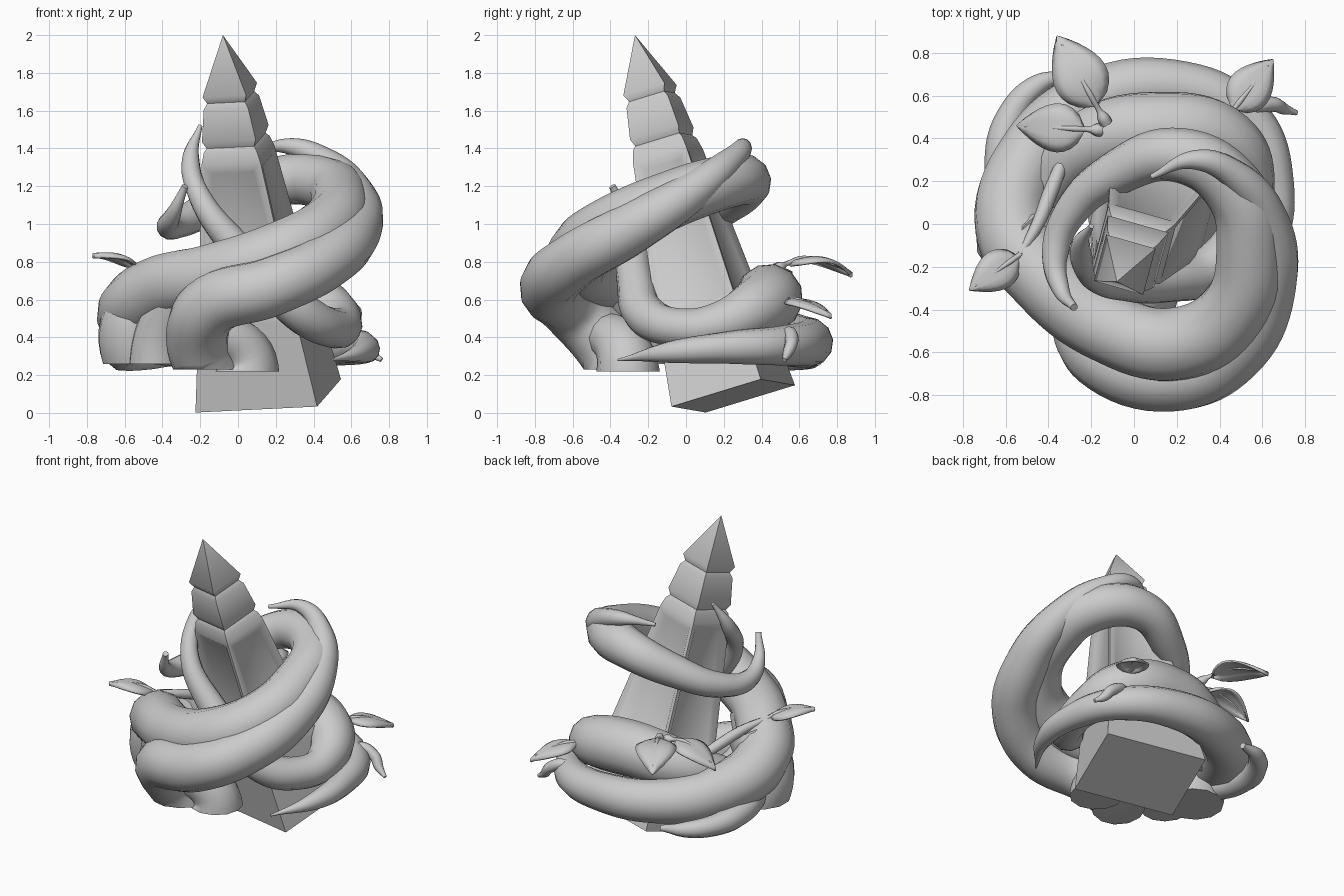
import bpy, bmesh, math
from mathutils import Vector, Matrix

if "Cube" in bpy.data.objects:
    bpy.data.objects.remove(bpy.data.objects["Cube"])

stone = bpy.data.materials.new("plain_grey")
stone.diffuse_color = (0.6, 0.6, 0.6, 1)
stone.use_nodes = True
stone.node_tree.nodes["Principled BSDF"].inputs["Base Color"].default_value = stone.diffuse_color


def finish(ob, angle=40):
    ob.data.materials.clear()
    ob.data.materials.append(stone)
    bpy.ops.object.select_all(action='DESELECT')
    ob.select_set(True)
    bpy.context.view_layer.objects.active = ob
    bpy.ops.object.shade_smooth_by_angle(angle=math.radians(angle))


def mesh_object(name, bm, angle=40):
    bmesh.ops.recalc_face_normals(bm, faces=bm.faces[:])
    me = bpy.data.meshes.new(name)
    bm.to_mesh(me)
    bm.free()
    ob = bpy.data.objects.new(name, me)
    bpy.context.collection.objects.link(ob)
    finish(ob, angle)
    return ob


def vine(name, points, sides=4, cut=None):
    """Tapered tube through (x, y, z, radius) points, optionally cut flat below a height."""
    cu = bpy.data.curves.new(name, 'CURVE')
    cu.dimensions = '3D'
    cu.bevel_depth = 1.0
    cu.bevel_resolution = sides
    cu.resolution_u = 8
    cu.use_fill_caps = True
    sp = cu.splines.new('BEZIER')
    sp.bezier_points.add(len(points) - 1)
    sp.radius_interpolation = 'CARDINAL'
    for bp, (x, y, z, r) in zip(sp.bezier_points, points):
        bp.co = (x, y, z)
        bp.radius = r
        bp.handle_left_type = bp.handle_right_type = 'AUTO'
    ob = bpy.data.objects.new(name, cu)
    bpy.context.collection.objects.link(ob)
    bpy.ops.object.select_all(action='DESELECT')
    ob.select_set(True)
    bpy.context.view_layer.objects.active = ob
    bpy.ops.object.convert(target='MESH')
    ob = bpy.context.view_layer.objects.active
    bm = bmesh.new()
    bm.from_mesh(ob.data)
    bmesh.ops.remove_doubles(bm, verts=bm.verts[:], dist=0.0005)
    if cut is not None:
        geom = bm.verts[:] + bm.edges[:] + bm.faces[:]
        res = bmesh.ops.bisect_plane(bm, geom=geom, plane_co=(0, 0, cut),
                                     plane_no=(0, 0, 1), clear_inner=True)
        edges = [e for e in res['geom_cut'] if isinstance(e, bmesh.types.BMEdge)]
        if edges:
            bmesh.ops.holes_fill(bm, edges=edges)
    bmesh.ops.recalc_face_normals(bm, faces=bm.faces[:])
    bm.to_mesh(ob.data)
    bm.free()
    finish(ob, 60)
    return ob


# Leaning obelisk: rectangular rings stacked along a tilted axis
base = Vector((0.16, 0.25, 0.09))
tip = Vector((-0.08, -0.27, 2.0))
az = (tip - base).normalized()
ax = Vector((0.64, -0.18, 0.03))
ax = (ax - az * ax.dot(az)).normalized()
ay = az.cross(ax)
frame = Matrix((ax, ay, az)).transposed().to_4x4()
frame.translation = base

rings = [(0.0, 0.335, 0.255), (0.46, 0.27, 0.223), (1.33, 0.162, 0.152),
         (1.39, 0.145, 0.14), (1.41, 0.13, 0.125), (1.45, 0.148, 0.138),
         (1.62, 0.122, 0.118), (1.65, 0.104, 0.1), (1.69, 0.12, 0.117)]
bm = bmesh.new()
loops = [[bm.verts.new((sx * w, sy * d, t))
          for sx, sy in ((-1, -1), (1, -1), (1, 1), (-1, 1))] for t, w, d in rings]
bm.faces.new(loops[0][::-1])
panels = []
for k, (a, b) in enumerate(zip(loops, loops[1:])):
    for i in range(4):
        j = (i + 1) % 4
        f = bm.faces.new((a[i], a[j], b[j], b[i]))
        if k == 1:
            panels.append(f)
apex = bm.verts.new((0, 0, (tip - base).length))
for i in range(4):
    bm.faces.new((loops[-1][i], loops[-1][(i + 1) % 4], apex))
bm.normal_update()
# Recessed side panels with wide sloping borders
bmesh.ops.inset_individual(bm, faces=panels, thickness=0.035, depth=0)
bmesh.ops.inset_individual(bm, faces=panels, thickness=0.04, depth=-0.022)
bmesh.ops.transform(bm, matrix=frame, verts=bm.verts[:])
mesh_object("obelisk", bm, 50)

# Long vine: ground coil at the back, rising on the left, looping over the front
vine("main_vine", [
    (0.50, -0.36, 0.28, 0.006), (0.65, -0.10, 0.32, 0.055), (0.66, 0.22, 0.345, 0.085),
    (0.53, 0.50, 0.355, 0.105), (0.18, 0.645, 0.37, 0.125), (-0.23, 0.56, 0.385, 0.145),
    (-0.49, 0.30, 0.44, 0.165), (-0.57, -0.01, 0.54, 0.175), (-0.41, -0.26, 0.66, 0.175),
    (-0.13, -0.48, 0.73, 0.17), (0.22, -0.56, 0.84, 0.175), (0.47, -0.40, 0.98, 0.165),
    (0.54, -0.10, 1.12, 0.155), (0.47, 0.16, 1.21, 0.145), (0.22, 0.32, 1.23, 0.13),
    (-0.08, 0.24, 1.12, 0.105), (-0.30, 0.05, 1.01, 0.08), (-0.37, -0.15, 0.99, 0.062),
    (-0.34, -0.31, 1.06, 0.04), (-0.28, -0.39, 1.20, 0.018)])

# Outer vine: rooted in front, sweeping up the right side to a pointed end
vine("outer_vine", [
    (-0.12, -0.30, 0.16, 0.17), (-0.21, -0.44, 0.38, 0.17), (-0.15, -0.61, 0.56, 0.165),
    (0.18, -0.72, 0.67, 0.16), (0.46, -0.60, 0.80, 0.15), (0.62, -0.30, 0.97, 0.14),
    (0.62, 0.0, 1.15, 0.11), (0.48, 0.22, 1.32, 0.075), (0.28, 0.30, 1.41, 0.045),
    (0.08, 0.22, 1.39, 0.012)], cut=0.23)

# Inner vine: thin end on the shaft, thickening around the base
vine("inner_vine", [
    (-0.20, -0.01, 1.52, 0.012), (-0.25, -0.10, 1.35, 0.045), (-0.20, -0.24, 1.14, 0.06),
    (-0.01, -0.28, 0.88, 0.085), (0.18, -0.265, 0.68, 0.1), (0.35, -0.215, 0.52, 0.11),
    (0.50, -0.03, 0.45, 0.105), (0.54, 0.18, 0.47, 0.12), (0.43, 0.38, 0.56, 0.16),
    (0.12, 0.44, 0.61, 0.18), (-0.22, 0.37, 0.56, 0.16), (-0.43, 0.15, 0.46, 0.11)])

# Roots that are cut flat at ground level
vine("left_root", [(-0.42, -0.10, 0.66, 0.15), (-0.55, -0.08, 0.46, 0.185),
                   (-0.50, -0.02, 0.16, 0.18)], cut=0.26)
vine("inner_left_root", [(-0.26, -0.36, 0.66, 0.15), (-0.40, -0.24, 0.42, 0.15),
                         (-0.44, -0.20, 0.16, 0.15)], cut=0.26)
vine("front_root", [(-0.22, -0.45, 0.42, 0.12), (0.02, -0.33, 0.33, 0.15),
                    (0.05, -0.30, 0.10, 0.18)], cut=0.22)

# Low pointed shoot hugging the back left of the ground coil
vine("ground_shoot", [(-0.30, 0.70, 0.27, 0.02), (-0.45, 0.65, 0.28, 0.05),
                      (-0.58, 0.49, 0.29, 0.07), (-0.62, 0.28, 0.31, 0.08),
                      (-0.58, 0.05, 0.35, 0.08)], 3, cut=0.22)

# Curling tendrils
vine("back_tendril", [(0.44, 0.48, 0.28, 0.03), (0.54, 0.54, 0.42, 0.035),
                      (0.65, 0.56, 0.38, 0.035), (0.70, 0.54, 0.32, 0.028),
                      (0.76, 0.52, 0.28, 0.012)], 2)
vine("left_tendril", [(-0.33, 0.30, 0.62, 0.03), (-0.39, 0.15, 0.68, 0.035),
                      (-0.45, 0.0, 0.73, 0.03), (-0.53, -0.14, 0.77, 0.018)], 2)


def leaf(name, root, end, width, lift):
    """Arched, folded leaf on a short stalk, running from root to end."""
    root, end = Vector(root), Vector(end)
    along = end - root
    side = Vector((-along.y, along.x, 0)).normalized()
    stalk = 0.15

    def mid(t):
        return root + along * t + Vector((0, 0, lift * math.sin(math.pi * t)))

    bm = bmesh.new()
    rows, cols, grid = 10, 3, []
    for i in range(rows + 1):
        u = i / rows
        half = width * math.sin(math.pi * u ** 0.75) ** 0.85 * 0.5 if 0 < i < rows else 0.003
        c = mid(stalk + (1 - stalk) * u)
        row = []
        for j in range(-cols, cols + 1):
            s = j / cols
            row.append(bm.verts.new(c + side * half * s +
                                    Vector((0, 0, 0.03 * abs(s) - 0.05 * s * s))))
        grid.append(row)
    for a, b in zip(grid, grid[1:]):
        for j in range(2 * cols):
            bm.faces.new((a[j], a[j + 1], b[j + 1], b[j]))
    ob = mesh_object(name, bm, 50)
    mod = ob.modifiers.new("thickness", 'SOLIDIFY')
    mod.thickness = 0.012
    # Stalk and midrib with a small knob where it meets the vine
    pts = [(*mid(t), r) for t, r in ((-0.05, 0.03), (0.03, 0.028), (0.1, 0.014),
                                    (0.35, 0.012), (0.9, 0.004))]
    vine(name + "_stalk", pts, 1)


leaf("back_leaf", (-0.14, 0.49, 0.77), (-0.36, 0.88, 0.74), 0.26, 0.07)
leaf("back_left_leaf", (-0.17, 0.44, 0.75), (-0.55, 0.46, 0.66), 0.23, 0.06)
leaf("right_leaf", (0.43, 0.49, 0.59), (0.65, 0.77, 0.52), 0.21, 0.04)
leaf("left_leaf", (-0.50, -0.12, 0.75), (-0.77, -0.31, 0.84), 0.19, 0.04)
